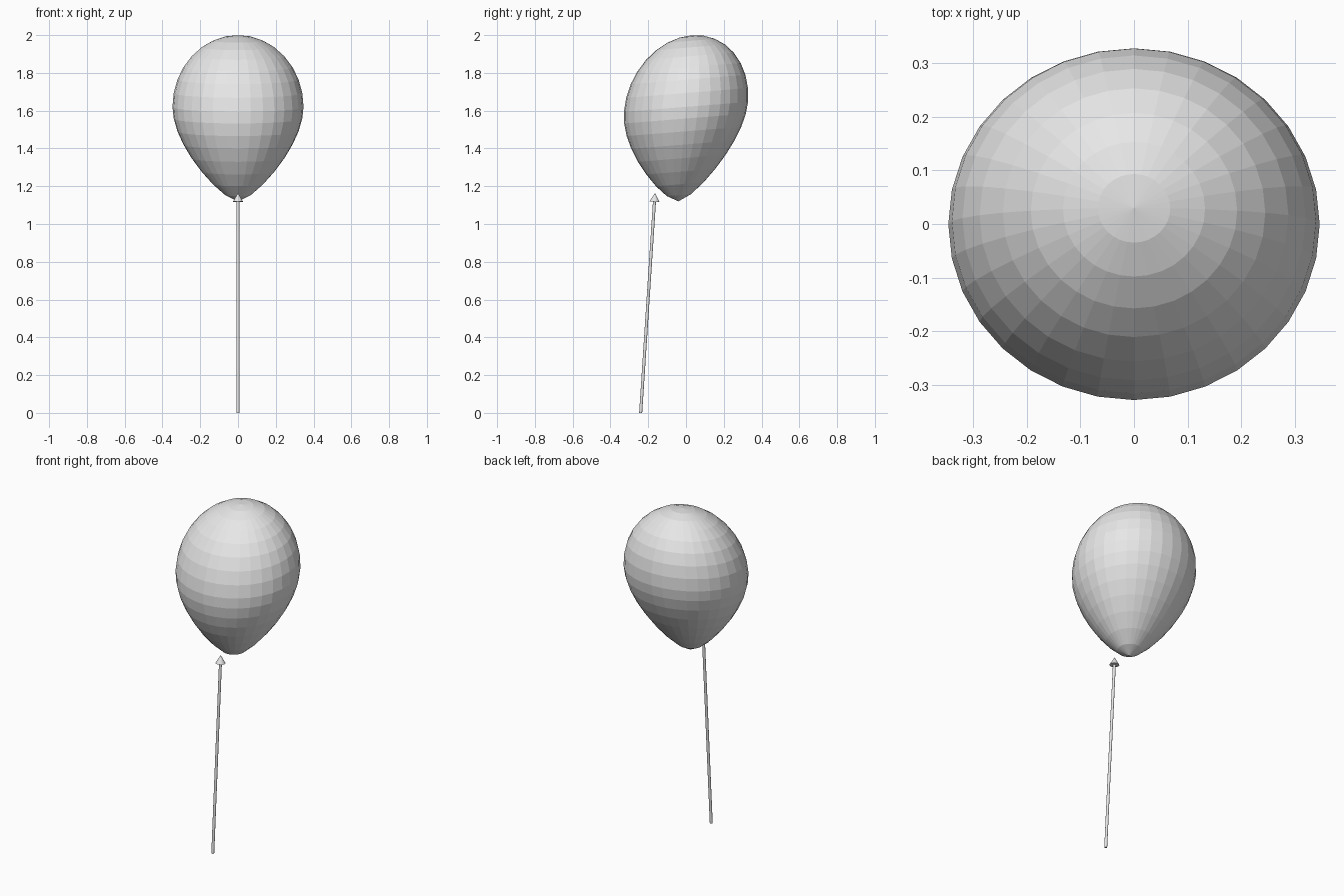
import bpy, bmesh, math
from mathutils import Vector

if "Cube" in bpy.data.objects:
    bpy.data.objects.remove(bpy.data.objects["Cube"])

grey = bpy.data.materials.new("light grey")
grey.diffuse_color = (0.8, 0.8, 0.8, 1)
grey.use_nodes = True
grey.node_tree.nodes["Principled BSDF"].inputs["Base Color"].default_value = grey.diffuse_color


def make_object(name, bm):
    mesh = bpy.data.meshes.new(name)
    bmesh.ops.recalc_face_normals(bm, faces=bm.faces[:])
    bm.to_mesh(mesh)
    bm.free()
    mesh.materials.append(grey)
    obj = bpy.data.objects.new(name, mesh)
    bpy.context.collection.objects.link(obj)
    return obj


# Balloon: a 32 x 16 sphere with stretched lower rings, leaning to the back
RADIUS, EQUATOR, TOP = 0.347, 1.62, 1.999
LOWER = [1.62, 1.558, 1.49, 1.42, 1.348, 1.277, 1.21, 1.153, 1.12]
LEAN, SLOPE, SQUASH = 0.08, 0.08, 0.947

bm = bmesh.new()
bmesh.ops.create_uvsphere(bm, u_segments=32, v_segments=16, radius=1)
for v in bm.verts:
    ring = round(math.acos(max(-1, min(1, v.co.z))) / math.pi * 16)
    if ring <= 8:
        z = EQUATOR + (TOP - EQUATOR) * v.co.z
    else:
        z = LOWER[ring - 8]
    y = v.co.y * RADIUS * SQUASH
    v.co = (v.co.x * RADIUS, y + 0.03 - LEAN * (TOP - z), z + SLOPE * y)
make_object("balloon", bm)

# Leaning string and the cone-shaped knot at its upper end
bottom, knot = Vector((0, -0.24, 0)), Vector((0, -0.167, 1.118))
axis = (knot - bottom).normalized()
turn = axis.to_track_quat('Z', 'Y')


def make_cone(name, start, length, r1, r2, sides):
    bm = bmesh.new()
    bmesh.ops.create_cone(bm, cap_ends=True, segments=sides, radius1=r1,
                          radius2=r2, depth=length)
    for v in bm.verts:
        v.co = start + turn @ (v.co + Vector((0, 0, length / 2)))
    return make_object(name, bm)


make_cone("string", bottom, (knot - bottom).length + 0.005, 0.008, 0.008, 32)
make_cone("knot", knot, 0.046, 0.027, 0, 32)
